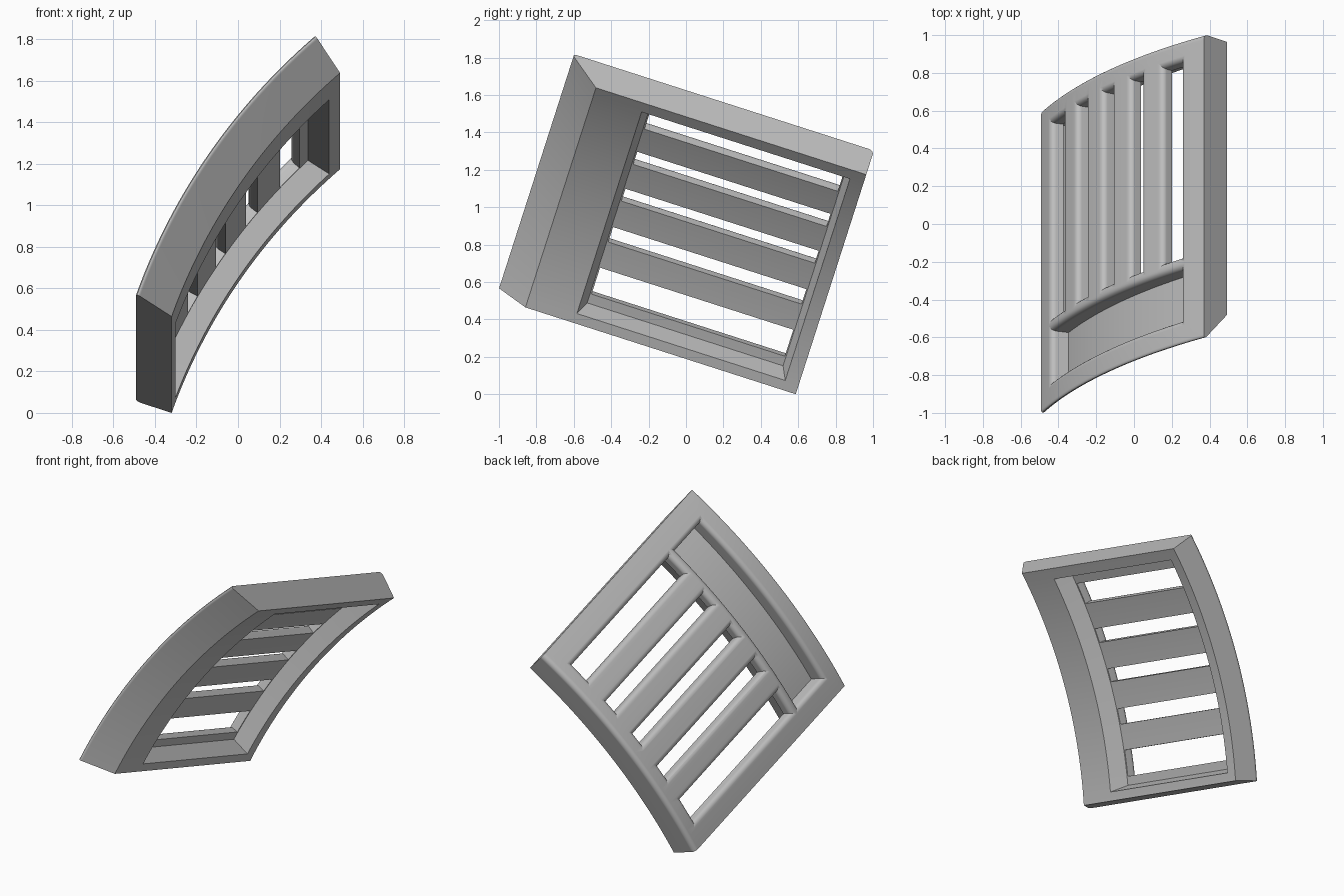
import bpy, bmesh
from math import radians, sin, cos, pi
from mathutils import Vector, Matrix

cube = bpy.data.objects.get("Cube")
if cube:
    bpy.data.objects.remove(cube, do_unlink=True)

# Panel dimensions: swept about an axis, then tilted
R_OUT, R_IN, R_MID = 3.12, 2.938, 3.05
CENTRE_X, CENTRE_Z = 2.462, -0.762
TOP, BOTTOM = 132.1, 161.2
MIDDLE = (TOP + BOTTOM) / 2
TILT = radians(-17.8)
FILLET = 0.03
STATIONS = 44


def along(angle):
    """Unrolled position of an angle in degrees."""
    return radians(MIDDLE - angle) * R_MID


def new_object(name, bm):
    bmesh.ops.recalc_face_normals(bm, faces=bm.faces)
    mesh = bpy.data.meshes.new(name)
    bm.to_mesh(mesh)
    bm.free()
    obj = bpy.data.objects.new(name, mesh)
    bpy.context.scene.collection.objects.link(obj)
    return obj


def loft(name, rings):
    """Closed solid through rings of points."""
    bm = bmesh.new()
    loops = [[bm.verts.new(p) for p in ring] for ring in rings]
    for a, b in zip(loops, loops[1:]):
        n = len(a)
        for i in range(n):
            bm.faces.new((a[i], a[(i + 1) % n], b[(i + 1) % n], b[i]))
    bm.faces.new(loops[0])
    bm.faces.new(loops[-1])
    return new_object(name, bm)


def cutter(name, top, bottom, y0, y1, levels):
    """Rectangular cutter; each level is (outward margin, radius)."""
    s0, s1 = along(bottom), along(top)
    rings = []
    for m, r in levels:
        rings.append([(s0 - m, y0 - m, r), (s1 + m, y0 - m, r),
                      (s1 + m, y1 + m, r), (s0 - m, y1 + m, r)])
    obj = loft(name, rings)
    obj.hide_render = True
    return obj


def rounded(floor):
    """Levels for an opening with a rounded rim on the outer skin."""
    levels = [(0, floor)]
    for i in range(6):
        t = i / 5 * pi / 2
        levels.append((FILLET * (1 - cos(t)), R_OUT - FILLET + FILLET * sin(t)))
    return levels + [(FILLET, R_OUT + 0.1)]


# Unrolled slab with a slanted front end
profile = [(-1.142, R_OUT), (-0.962, R_IN), (0.556, R_IN), (0.556, R_OUT)]
panel = loft("curved_vent_panel",
             [[(along(a), y, r) for y, r in profile] for a in (BOTTOM, TOP)])

# Round the front and back edges of the outer skin
bm = bmesh.new()
bm.from_mesh(panel.data)
rim = [e for e in bm.edges
       if all(v.co.z > R_OUT - 0.001 for v in e.verts)
       and abs(e.verts[0].co.y - e.verts[1].co.y) < 0.001]
bmesh.ops.bevel(bm, geom=rim, offset=FILLET, segments=6, profile=0.5,
                affect='EDGES')
bm.to_mesh(panel.data)
bm.free()

# Drafted recess on the inside, pocket on the outside, and five slots
DRAFT = 0.035
depth = R_MID - R_IN
cutters = [
    cutter("inner_recess_cutter", 134.15, 159.45, -0.655, 0.445,
           [(DRAFT * (1 + 0.1 / depth), R_IN - 0.1), (0, R_MID)]),
    cutter("pocket_cutter", 135.25, 158.4, -1.0, -0.717, rounded(3.02)),
]
slots = [(135.25, 137.8), (140.94, 142.63), (145.8, 147.36),
         (150.56, 152.36), (155.37, 158.41)]
for top, bottom in slots:
    cutters.append(cutter("slot_cutter", top, bottom, -0.647, 0.438,
                          rounded(R_MID - 0.05)))

bpy.context.view_layer.objects.active = panel
panel.select_set(True)
for c in cutters:
    mod = panel.modifiers.new("cut", 'BOOLEAN')
    mod.operation = 'DIFFERENCE'
    mod.solver = 'EXACT'
    mod.object = c
    bpy.ops.object.modifier_apply(modifier=mod.name)
    bpy.data.objects.remove(c, do_unlink=True)

# Slice along the length, roll into the arc and tilt
bm = bmesh.new()
bm.from_mesh(panel.data)
bmesh.ops.remove_doubles(bm, verts=bm.verts, dist=0.0002)
for i in range(1, STATIONS):
    s = along(TOP + (BOTTOM - TOP) * i / STATIONS)
    bmesh.ops.bisect_plane(bm, geom=bm.verts[:] + bm.edges[:] + bm.faces[:],
                           dist=0.0005, plane_co=(s, 0, 0), plane_no=(1, 0, 0))
tilt = Matrix.Rotation(TILT, 3, 'X')
for v in bm.verts:
    angle = radians(MIDDLE) - v.co.x / R_MID
    r = v.co.z
    v.co = tilt @ Vector((CENTRE_X + r * cos(angle), v.co.y,
                          CENTRE_Z + r * sin(angle)))
# Settle on the ground and centre
for axis in range(3):
    low = min(v.co[axis] for v in bm.verts)
    high = max(v.co[axis] for v in bm.verts)
    shift = low if axis == 2 else (low + high) / 2
    for v in bm.verts:
        v.co[axis] -= shift
bm.to_mesh(panel.data)
bm.free()

# Smooth shading with crisp corners
bpy.ops.object.shade_smooth_by_angle(angle=radians(30))
weighted = panel.modifiers.new("even_shading", 'WEIGHTED_NORMAL')
weighted.keep_sharp = True

# Plain grey finish
grey = bpy.data.materials.new("plain_grey")
grey.use_nodes = True
colour = (0.53, 0.53, 0.53, 1)
grey.diffuse_color = colour
grey.node_tree.nodes["Principled BSDF"].inputs["Base Color"].default_value = colour
panel.data.materials.clear()
panel.data.materials.append(grey)
for p in panel.data.polygons:
    p.material_index = 0
